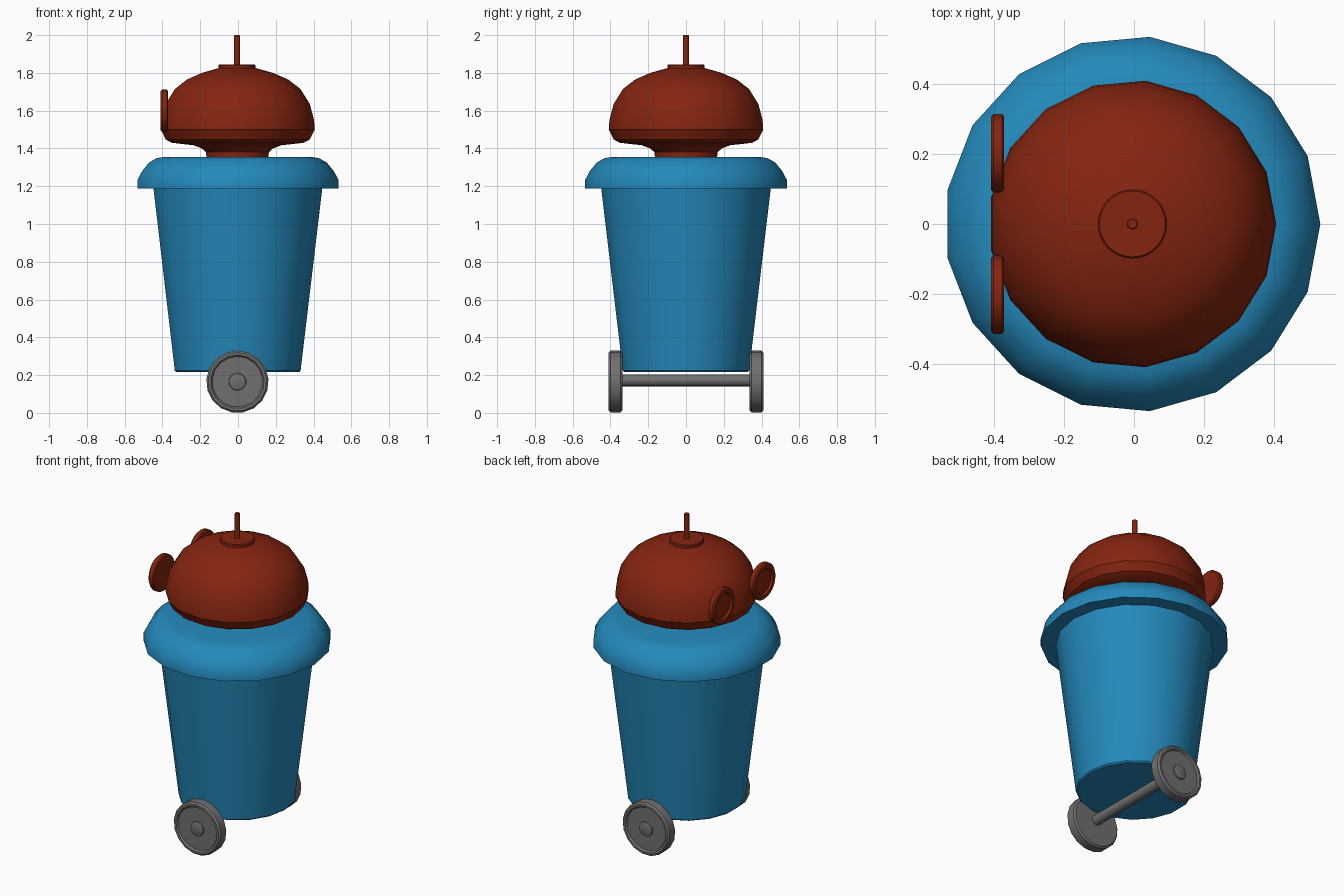
import bpy, bmesh, math
from mathutils import Vector

if "Cube" in bpy.data.objects:
    bpy.data.objects.remove(bpy.data.objects["Cube"])

SIDES = 17
AXIS_X = -0.0045   # centre line of the body


def material(name, rgb):
    m = bpy.data.materials.new(name)
    m.diffuse_color = (*rgb, 1)
    m.use_nodes = True
    m.node_tree.nodes["Principled BSDF"].inputs["Base Color"].default_value = m.diffuse_color
    return m


BLUE = material("bin blue", (0.018, 0.25, 0.50))
RED = material("rust red", (0.235, 0.018, 0.005))
GREY = material("wheel grey", (0.16, 0.16, 0.16))


def lathe(name, profile, mat, loc, axis=(0, 0, 1), sides=SIDES, start=0.0):
    """Spin (radius, height) points around an axis; the ends are capped."""
    bm = bmesh.new()
    rings = []
    for r, h in profile:
        angles = [start + 2 * math.pi * i / sides for i in range(sides)]
        rings.append([bm.verts.new((r * math.cos(a), r * math.sin(a), h)) for a in angles])
    for low, high in zip(rings, rings[1:]):
        for i in range(sides):
            j = (i + 1) % sides
            bm.faces.new((low[i], low[j], high[j], high[i]))
    bm.faces.new(rings[0][::-1])
    bm.faces.new(rings[-1])
    bmesh.ops.recalc_face_normals(bm, faces=bm.faces)
    mesh = bpy.data.meshes.new(name)
    bm.to_mesh(mesh)
    bm.free()
    mesh.materials.append(mat)
    obj = bpy.data.objects.new(name, mesh)
    bpy.context.collection.objects.link(obj)
    obj.location = loc
    if axis != (0, 0, 1):
        obj.rotation_euler = Vector(axis).to_track_quat('Z', 'Y').to_euler()
    bpy.ops.object.select_all(action='DESELECT')
    obj.select_set(True)
    bpy.context.view_layer.objects.active = obj
    bpy.ops.object.shade_smooth_by_angle(angle=math.radians(35))
    return obj


centre = (AXIS_X, 0, 0)

# Tapered bin and its rounded lid
lathe("bin_body", [(0.328, 0.217), (0.336, 0.225), (0.452, 1.20)], BLUE, centre)
lathe("lid", [(0.44, 1.188), (0.537, 1.188), (0.537, 1.232), (0.512, 1.28),
              (0.475, 1.325), (0.435, 1.348), (0.39, 1.356)], BLUE, centre)

# Neck and dome head
lathe("head", [(0.165, 1.35), (0.168, 1.38), (0.19, 1.40), (0.235, 1.417),
               (0.30, 1.424), (0.352, 1.43), (0.385, 1.448), (0.405, 1.49),
               (0.411, 1.50), (0.407, 1.55), (0.385, 1.635), (0.335, 1.715),
               (0.27, 1.765), (0.19, 1.80), (0.10, 1.825), (0.04, 1.832)], RED, centre)
lathe("antenna_base", [(0.098, 1.82), (0.098, 1.84), (0.094, 1.845)], RED, centre, sides=32)
lathe("antenna", [(0.016, 1.83), (0.016, 1.996), (0.013, 2.0)], RED, centre, sides=12)

# Dished eye discs on the -x side, and wheels at both ends of the axle
EYE = [(0.104, 0), (0.112, 0.006), (0.112, 0.03), (0.104, 0.038),
       (0.082, 0.038), (0.074, 0.026)]
WHEEL = [(0.155, 0), (0.165, 0.010), (0.165, 0.062), (0.155, 0.073), (0.142, 0.073),
         (0.134, 0.062), (0.046, 0.062), (0.044, 0.07), (0.038, 0.073)]
for side, label in ((-1, "front"), (1, "back")):
    lathe(label + "_eye", EYE, RED, (-0.371, side * 0.202, 1.60), (-1, 0, 0), sides=24)
    lathe(label + "_wheel", WHEEL, GREY, (-0.003, side * 0.337, 0.165), (0, side, 0),
          start=math.pi / 2)

lathe("axle", [(0.031, -0.345), (0.031, 0.345)], GREY, (-0.003, 0, 0.172), (0, 1, 0), sides=16)
